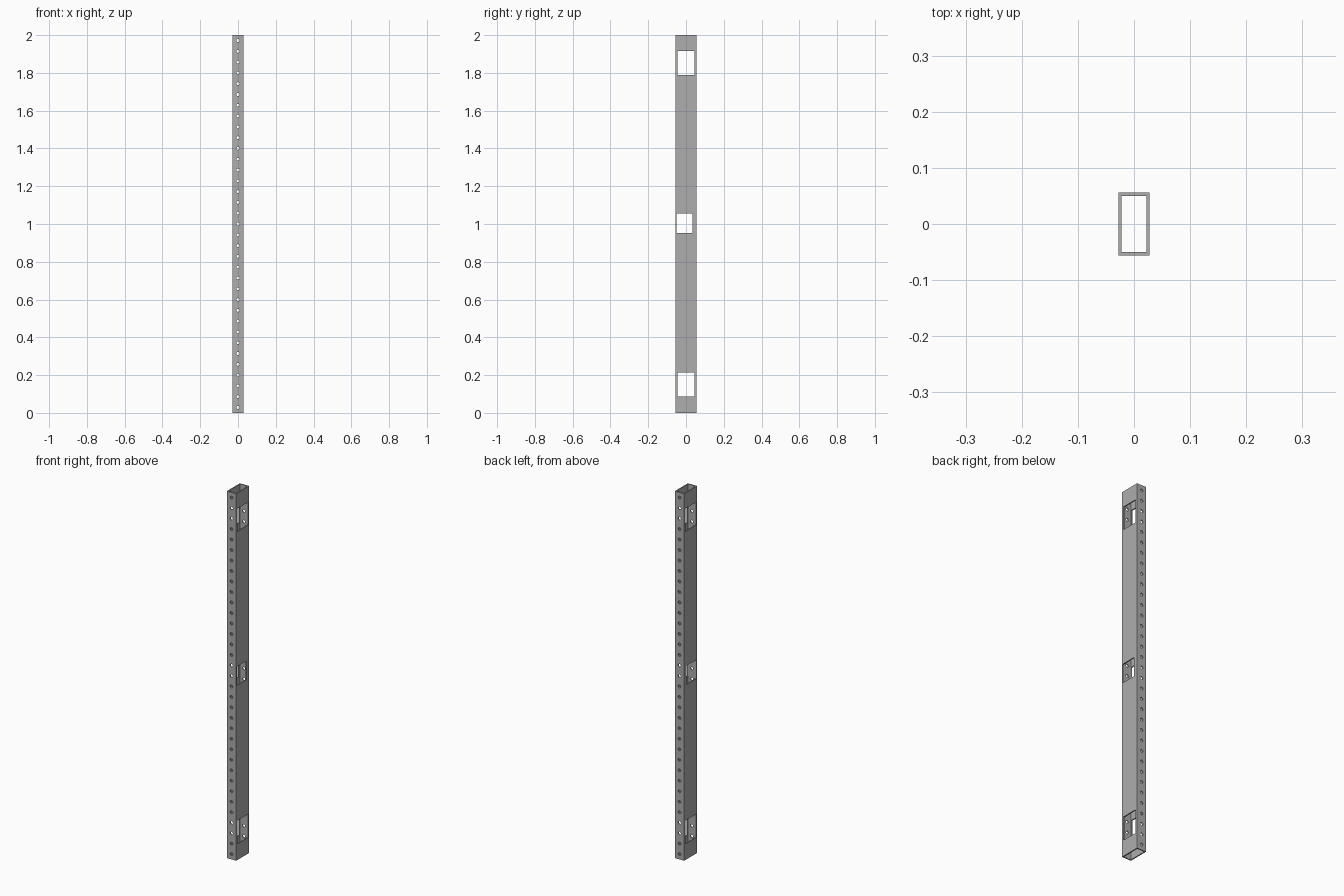
import bpy
import bmesh
import math
from mathutils import Matrix, Vector

default = bpy.data.objects.get("Cube")
if default:
    bpy.data.objects.remove(default, do_unlink=True)

HALF_X, HALF_Y, HEIGHT, WALL = 0.028, 0.056, 2.0, 0.006
HOLES, RADIUS = 35, 0.008

steel = bpy.data.materials.new("steel grey")
steel.use_nodes = True
colour = (0.42, 0.42, 0.42, 1)
steel.diffuse_color = colour
steel.node_tree.nodes["Principled BSDF"].inputs["Base Color"].default_value = colour


def box(bm, low, high):
    low, high = Vector(low), Vector(high)
    place = Matrix.Translation((low + high) / 2) @ Matrix.Diagonal((*(high - low), 1))
    bmesh.ops.create_cube(bm, size=1, matrix=place)


def finish(name, bm):
    mesh = bpy.data.meshes.new(name)
    bm.to_mesh(mesh)
    bm.free()
    obj = bpy.data.objects.new(name, mesh)
    bpy.context.collection.objects.link(obj)
    mesh.materials.append(steel)
    return obj


# Rectangular tube, open at both ends
bm = bmesh.new()
rings = []
for z in (0, HEIGHT):
    for inset in (0, WALL):
        x, y = HALF_X - inset, HALF_Y - inset
        rings.append([bm.verts.new((sx * x, sy * y, z))
                      for sx, sy in ((-1, -1), (1, -1), (1, 1), (-1, 1))])
outer_low, inner_low, outer_high, inner_high = rings
for a, b in ((outer_low, outer_high), (outer_high, inner_high),
             (inner_high, inner_low), (inner_low, outer_low)):
    for i in range(4):
        j = (i + 1) % 4
        bm.faces.new((a[i], a[j], b[j], b[i]))
bmesh.ops.recalc_face_normals(bm, faces=bm.faces)
tube = finish("upright_tube", bm)

# Row of bolt holes through front and back walls
bm = bmesh.new()
pitch = HEIGHT / HOLES
for i in range(HOLES):
    place = Matrix.Translation((0, 0, (i + 0.5) * pitch)) @ Matrix.Rotation(math.pi / 2, 4, "X")
    bmesh.ops.create_cone(bm, cap_ends=True, segments=16, radius1=RADIUS,
                          radius2=RADIUS, depth=4 * HALF_Y, matrix=place)
hole_cutter = finish("hole_cutter", bm)

# Three access windows through both side walls: y range, z range
bm = bmesh.new()
for y0, y1, z0, z1 in ((-0.045, 0.045, 0.087, 0.215),
                       (-0.0495, 0.034, 0.952, 1.055),
                       (-0.045, 0.045, 1.79, 1.915)):
    box(bm, (-2 * HALF_X, y0, z0), (2 * HALF_X, y1, z1))
window_cutter = finish("window_cutter", bm)

for cutter in (hole_cutter, window_cutter):
    cut = tube.modifiers.new(cutter.name, "BOOLEAN")
    cut.operation = "DIFFERENCE"
    cut.solver = "EXACT"
    cut.object = cutter
    cutter.hide_render = True
    cutter.hide_viewport = True

# Bake the cuts and remove the helpers
bpy.context.view_layer.update()
graph = bpy.context.evaluated_depsgraph_get()
tube_mesh = bpy.data.meshes.new_from_object(tube.evaluated_get(graph))
tube.modifiers.clear()
tube.data = tube_mesh
for cutter in (hole_cutter, window_cutter):
    bpy.data.objects.remove(cutter, do_unlink=True)

# Smooth hole walls, crisp edges
bpy.context.view_layer.objects.active = tube
tube.select_set(True)
bpy.ops.object.shade_smooth_by_angle(angle=math.radians(30))
